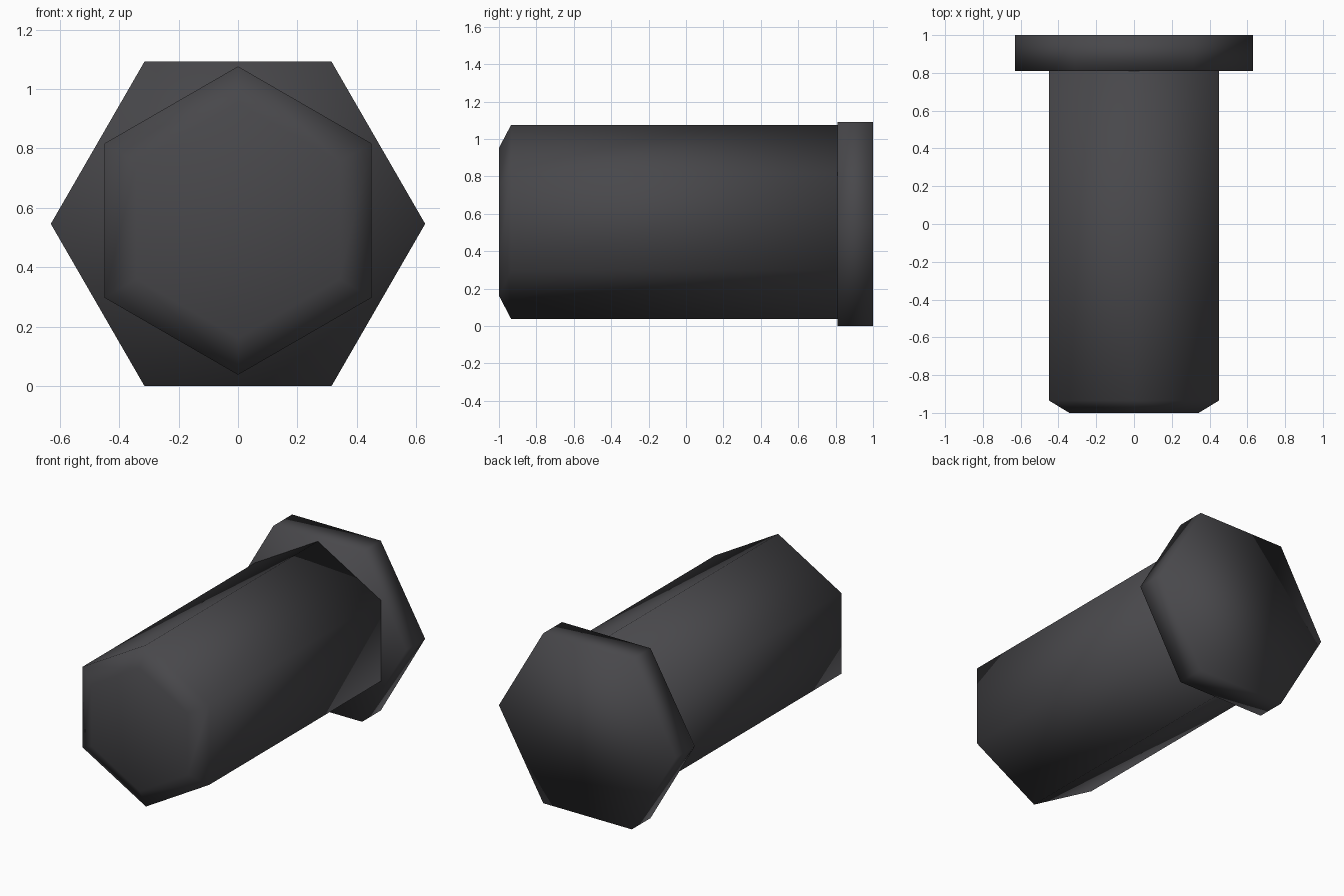
import bpy, bmesh, math

if "Cube" in bpy.data.objects:
    bpy.data.objects.remove(bpy.data.objects["Cube"])

dark_steel = bpy.data.materials.new("dark_steel")
dark_steel.diffuse_color = (0.065, 0.064, 0.070, 1.0)
dark_steel.use_nodes = True
dark_steel.node_tree.nodes["Principled BSDF"].inputs["Base Color"].default_value = dark_steel.diffuse_color


def hex_prism(name, profile, z, turn):
    """Loft hexagons along y; profile is a list of (y, corner radius)."""
    bm = bmesh.new()
    rings = []
    for y, r in profile:
        ring = []
        for i in range(6):
            a = turn + i * math.tau / 6
            ring.append(bm.verts.new((r * math.cos(a), y, z + r * math.sin(a))))
        rings.append(ring)
    for a, b in zip(rings, rings[1:]):
        for i in range(6):
            j = (i + 1) % 6
            bm.faces.new((a[i], a[j], b[j], b[i]))
    bm.faces.new(rings[0])
    bm.faces.new(rings[-1])
    bmesh.ops.recalc_face_normals(bm, faces=bm.faces[:])
    for f in bm.faces:
        f.smooth = True      # soft shading over the whole part
    mesh = bpy.data.meshes.new(name)
    bm.to_mesh(mesh)
    bm.free()
    mesh.materials.append(dark_steel)
    obj = bpy.data.objects.new(name, mesh)
    bpy.context.collection.objects.link(obj)
    return obj


# Wide hexagonal head, corners pointing sideways
hex_prism("head", [(0.81, 0.63), (1.0, 0.63)], 0.546, 0)

# Hexagonal shaft with a chamfered tip, corners pointing up and down
hex_prism("shaft", [(-1.0, 0.395), (-0.935, 0.519), (0.81, 0.519)],
          0.557, math.pi / 6)
